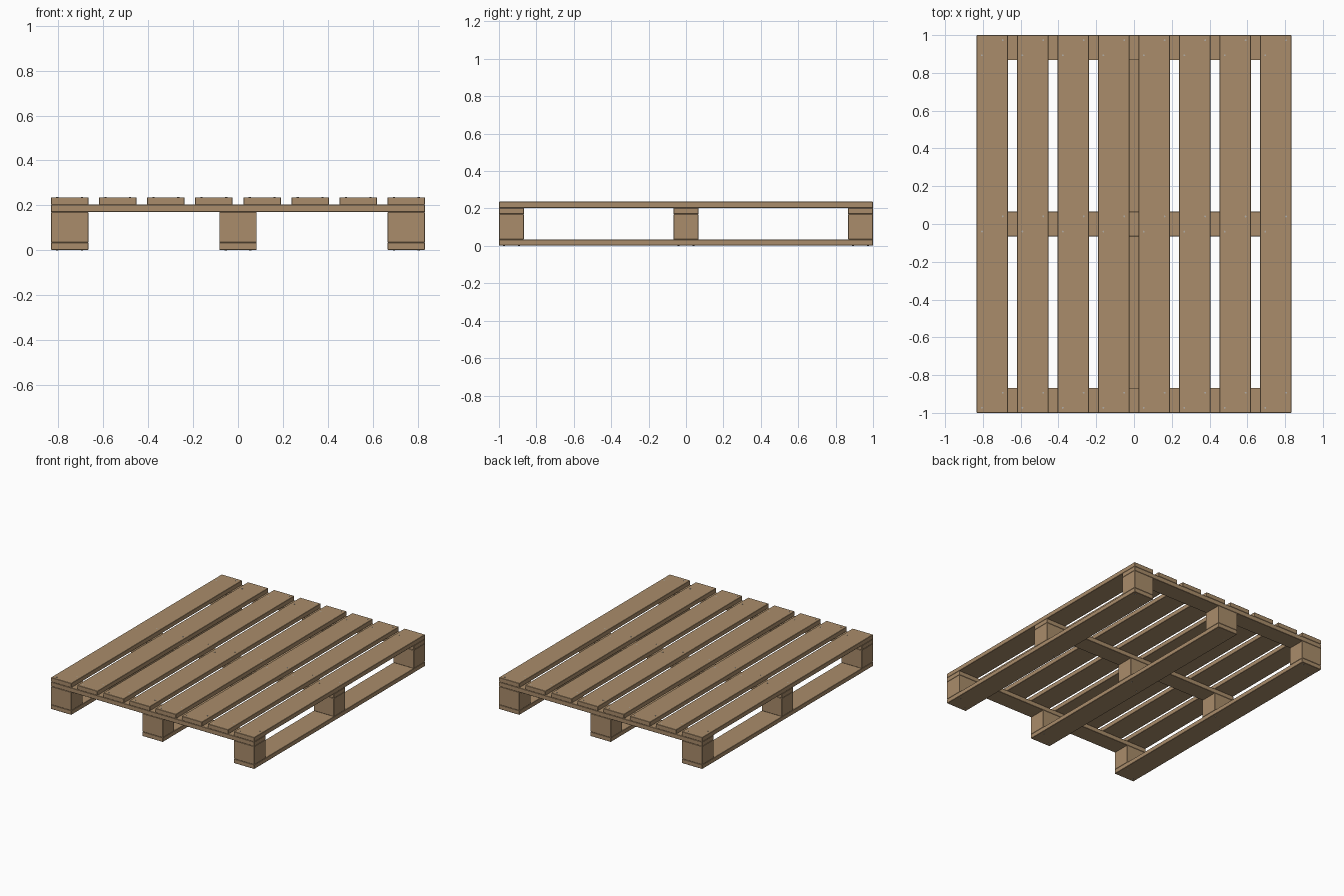
import bpy, bmesh
from mathutils import Matrix

if "Cube" in bpy.data.objects:
    bpy.data.objects.remove(bpy.data.objects["Cube"])

wood = bpy.data.materials.new("wood")
wood.diffuse_color = (0.40, 0.265, 0.145, 1)
wood.use_nodes = True
wood.node_tree.nodes["Principled BSDF"].inputs["Base Color"].default_value = wood.diffuse_color
metal = bpy.data.materials.new("nail_metal")
metal.diffuse_color = (0.45, 0.42, 0.38, 1)
metal.use_nodes = True
metal.node_tree.nodes["Principled BSDF"].inputs["Base Color"].default_value = metal.diffuse_color


def finish(bm, name, mat):
    me = bpy.data.meshes.new(name)
    bm.to_mesh(me)
    bm.free()
    me.materials.append(mat)
    ob = bpy.data.objects.new(name, me)
    bpy.context.collection.objects.link(ob)
    return ob


def plank(name, x, y, z0, z1, sx, sy):
    bm = bmesh.new()
    m = Matrix.Translation((x, y, (z0 + z1) / 2)) @ Matrix.Diagonal((sx, sy, z1 - z0, 1))
    bmesh.ops.create_cube(bm, size=1, matrix=m)
    ob = finish(bm, name, wood)
    bev = ob.modifiers.new("soft_edge", 'BEVEL')
    bev.width, bev.segments = 0.002, 1


def nails(name, points, z):
    bm = bmesh.new()
    for x, y in points:
        bmesh.ops.create_cone(bm, cap_ends=True, segments=8, radius1=0.005, radius2=0.005,
                              depth=0.004, matrix=Matrix.Translation((x, y, z)))
    finish(bm, name, metal)


W, D = 0.167, 0.133            # board width, block depth
Z = (0.002, 0.034, 0.170, 0.203, 0.236)
rows = (-0.9335, 0, 0.9335)
skids = (-0.75, 0, 0.75)
tops = [-0.75 + i * 1.5 / 7 for i in range(8)]

# deck boards
for i, x in enumerate(tops):
    plank(f"deck_board_{i + 1}", x, 0, Z[3], Z[4], W, 2)

# cross boards under the deck
for j, y in enumerate(rows):
    plank(f"cross_board_{j + 1}", 0, y, Z[2], Z[3], 1.667, D)

# bottom runners and spacer blocks
for i, x in enumerate(skids):
    plank(f"bottom_runner_{i + 1}", x, 0, Z[0], Z[1], W, 2)
    for j, y in enumerate(rows):
        plank(f"block_{i + 1}_{j + 1}", x, y, Z[1], Z[2], W, D)

# nail heads, a diagonal pair at each crossing
def pairs(xs):
    return [(x + s * 0.055, y + s * 0.04) for x in xs for y in rows for s in (-1, 1)]

nails("deck_nails", pairs(tops), Z[4] - 0.001)
nails("runner_nails", pairs(skids), 0.002)
